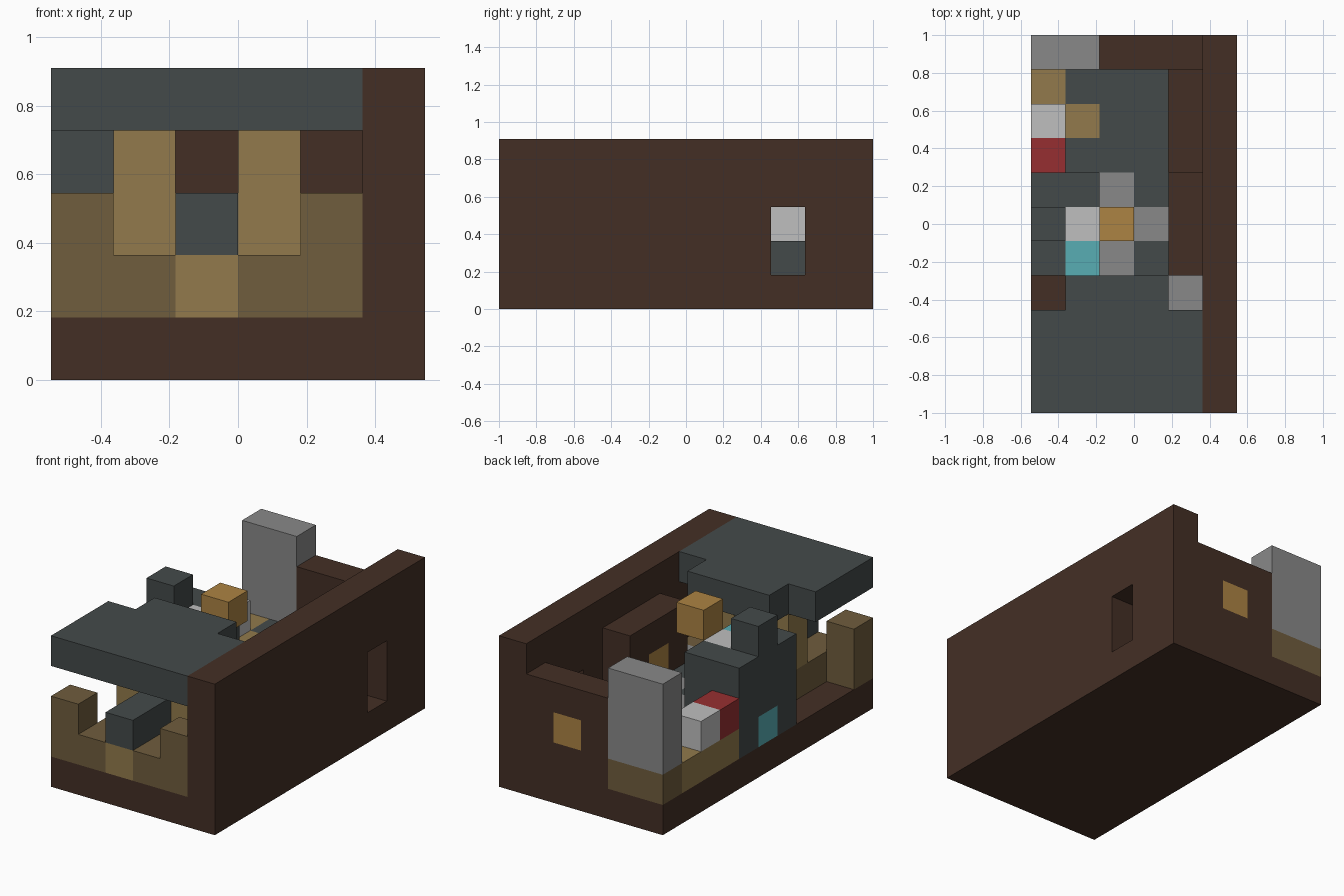
import bpy
import bmesh
from itertools import product
from mathutils import Vector

cube = bpy.data.objects.get("Cube")
if cube:
    bpy.data.objects.remove(cube, do_unlink=True)

UNIT = 2 / 11
ORIGIN = Vector((-3 * UNIT, -1, 0))


def material(name, hex_colour):
    channels = [int(hex_colour[i:i + 2], 16) / 255 for i in (0, 2, 4)]
    linear = [c / 12.92 if c < 0.04 else ((c + 0.055) / 1.055) ** 2.4 for c in channels]
    mat = bpy.data.materials.new(name)
    mat.use_nodes = True
    mat.diffuse_color = (*linear, 1)
    bsdf = next(n for n in mat.node_tree.nodes if n.type == "BSDF_PRINCIPLED")
    bsdf.inputs["Base Color"].default_value = (*linear, 1)
    return mat


BROWN = material("dark_brown", "442f25")
SLATE = material("slate", "444a4a")
WOOD = material("wood", "705d3d")
TAN = material("tan", "927a4c")
GREY = material("grey", "898989")
WHITE = material("pale_grey", "bfbfbf")
RED = material("red", "962f31")
GOLD = material("gold", "ac8343")
CYAN = material("cyan", "59aeb4")


def box(xs, ys, zs):
    """Cells of a block, each range given as (first, last)."""
    return set(product(*(range(a, b + 1) for a, b in (xs, ys, zs))))


def build(name, main, cells, accents=None):
    """Make one part from cells, keeping outer faces only; accents recolour cells."""
    accents = accents or {}
    mats = [main] + [m for m in dict.fromkeys(accents.values()) if m != main]
    bm = bmesh.new()
    for cell in sorted(cells):
        colour = mats.index(accents.get(cell, main))
        for axis, side in product(range(3), (0, 1)):
            step = list(cell)
            step[axis] += 2 * side - 1
            if tuple(step) in cells:
                continue
            u, v = (axis + 1) % 3, (axis + 2) % 3
            verts = []
            for du, dv in ((0, 0), (1, 0), (1, 1), (0, 1)):
                p = Vector(cell)
                p[axis] += side
                p[u] += du
                p[v] += dv
                verts.append(bm.verts.new(ORIGIN + p * UNIT))
            face = bm.faces.new(verts if side else verts[::-1])
            face.material_index = colour
    bmesh.ops.remove_doubles(bm, verts=bm.verts, dist=UNIT / 100)
    mesh = bpy.data.meshes.new(name)
    bm.to_mesh(mesh)
    bm.free()
    for m in mats:
        mesh.materials.append(m)
    obj = bpy.data.objects.new(name, mesh)
    bpy.context.collection.objects.link(obj)


# Shell: base, tall side wall with doorway, lower back wall, inner wall
doorway = box((5, 5), (8, 8), (1, 2))
shell = (box((0, 5), (0, 10), (0, 0)) | box((5, 5), (0, 10), (1, 4))
         | box((2, 4), (10, 10), (1, 3)) | box((4, 4), (4, 6), (1, 3)))
build("shell_walls", BROWN, shell - doorway,
      {(3, 10, 2): GOLD, (4, 5, 2): GOLD})

# Raised floor with coloured tiles
tiles = {(2, 4, 1): GREY, (3, 5, 1): GREY, (2, 6, 1): GREY, (1, 8, 1): TAN}
build("tiled_floor", SLATE,
      box((2, 3), (4, 6), (1, 1)) | box((1, 3), (7, 9), (1, 1)), tiles)

# Front porch with low corner posts
porch = box((1, 4), (0, 3), (1, 1)) | box((0, 0), (0, 0), (1, 2)) | {(4, 0, 2)}
build("front_porch", WOOD, porch, {(2, 0, 1): TAN, (4, 3, 1): GREY})
build("porch_bench", SLATE, box((2, 2), (0, 2), (2, 2)))
for side, x in (("right", 1), ("left", 3)):
    build(side + "_roof_post", TAN, box((x, x), (2, 2), (2, 3)))
build("porch_roof", SLATE, box((0, 4), (0, 2), (4, 4)) | box((1, 3), (3, 3), (4, 4)))

# Tower with small chimney
build("tower", SLATE, box((0, 1), (4, 6), (1, 3)) | {(0, 5, 4)},
      {(0, 5, 1): CYAN, (1, 4, 3): CYAN, (1, 5, 3): WHITE})

# Bed along the open side
build("bed_frame", TAN, box((0, 0), (7, 9), (1, 1)))
build("bed_blanket", RED, {(0, 7, 2)})
build("bed_pillow", WHITE, {(0, 8, 2)})

# Corner pillar on a wooden footing, and the floating lamp
build("pillar_footing", WOOD, box((0, 1), (10, 10), (1, 1)))
build("corner_pillar", GREY, box((0, 1), (10, 10), (2, 4)))
build("hanging_lamp", GOLD, {(2, 5, 4)})
